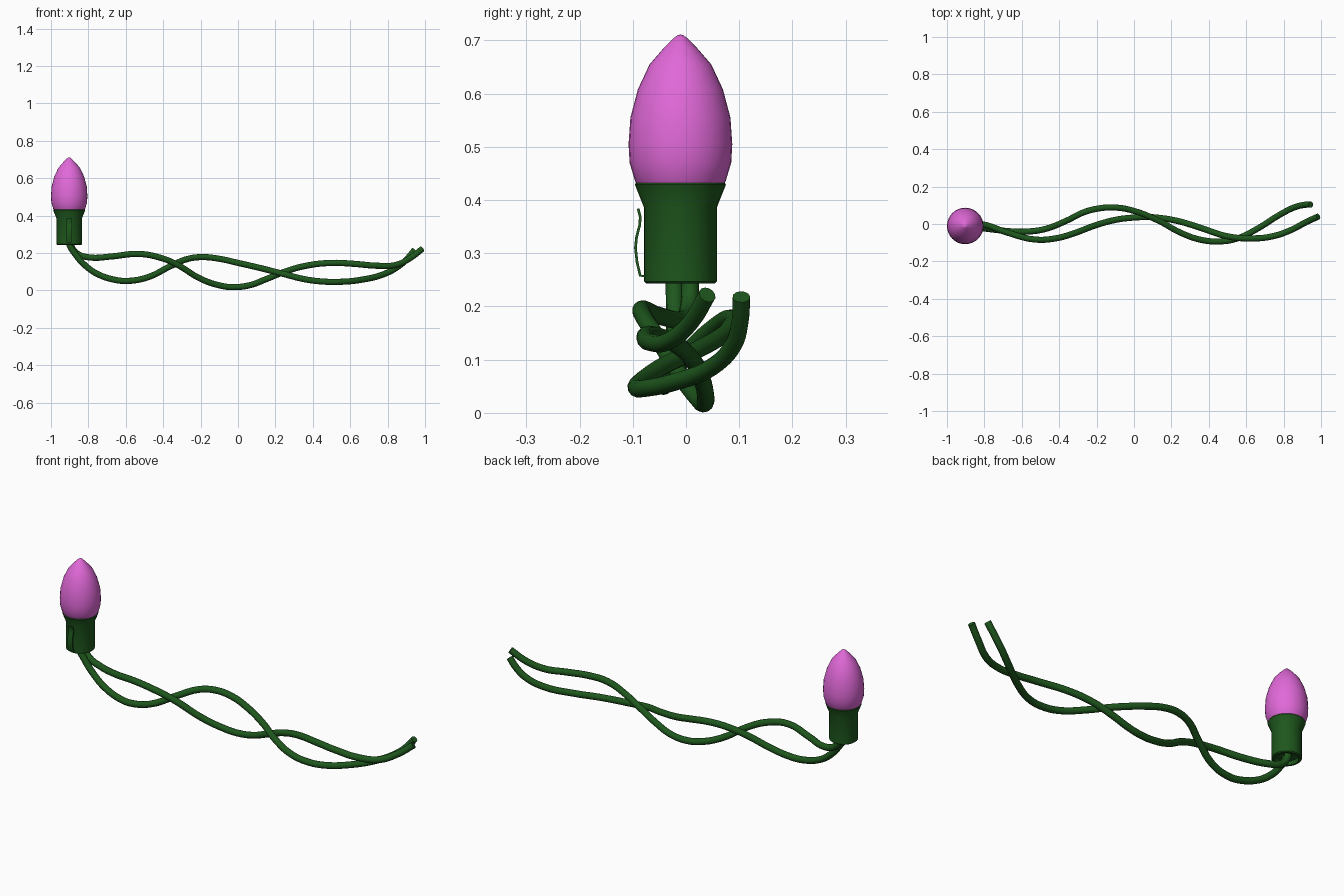
import bpy, bmesh, math
from mathutils import Vector

if "Cube" in bpy.data.objects:
    bpy.data.objects.remove(bpy.data.objects["Cube"])

CX, CY = -0.9025, -0.0105


def material(name, rgb):
    m = bpy.data.materials.new(name)
    m.diffuse_color = (*rgb, 1)
    m.use_nodes = True
    m.node_tree.nodes["Principled BSDF"].inputs["Base Color"].default_value = m.diffuse_color
    return m


green = material("green_plastic", (0.013, 0.095, 0.012))
pink = material("pink_glass", (0.75, 0.14, 0.69))


def finish(obj, mat, angle=35):
    obj.data.materials.clear()
    obj.data.materials.append(mat)
    bpy.ops.object.select_all(action='DESELECT')
    obj.select_set(True)
    bpy.context.view_layer.objects.active = obj
    bpy.ops.object.shade_smooth_by_angle(angle=math.radians(angle))


def mesh_object(name, bm, mat, angle=35):
    bmesh.ops.recalc_face_normals(bm, faces=bm.faces)
    me = bpy.data.meshes.new(name)
    bm.to_mesh(me)
    bm.free()
    obj = bpy.data.objects.new(name, me)
    bpy.context.collection.objects.link(obj)
    finish(obj, mat, angle)
    return obj


def lathe(name, profile, mat, sides=32, angle=35):
    bm = bmesh.new()
    verts = [bm.verts.new((CX + r, CY, z)) for r, z in profile]
    edges = [bm.edges.new(p) for p in zip(verts, verts[1:])]
    bmesh.ops.spin(bm, geom=verts + edges, cent=(CX, CY, 0), axis=(0, 0, 1),
                   angle=2 * math.pi, steps=sides)
    bmesh.ops.remove_doubles(bm, verts=bm.verts, dist=1e-5)
    return mesh_object(name, bm, mat, angle)


def wire(name, points, radius=0.0165):
    cu = bpy.data.curves.new(name, 'CURVE')
    cu.dimensions = '3D'
    cu.bevel_depth = radius
    cu.bevel_resolution = 4
    cu.resolution_u = 5
    cu.use_fill_caps = True
    sp = cu.splines.new('BEZIER')
    sp.bezier_points.add(len(points) - 1)
    for bp, co in zip(sp.bezier_points, points):
        bp.co = co
        bp.handle_left_type = bp.handle_right_type = 'AUTO'
    obj = bpy.data.objects.new(name, cu)
    bpy.context.collection.objects.link(obj)
    bpy.ops.object.select_all(action='DESELECT')
    obj.select_set(True)
    bpy.context.view_layer.objects.active = obj
    bpy.ops.object.convert(target='MESH')
    finish(bpy.context.object, green, 50)


# Pointed glass bulb
lathe("bulb", [(0, 0.415), (0.072, 0.415), (0.085, 0.435), (0.0955, 0.47), (0.0975, 0.505),
               (0.094, 0.555), (0.080, 0.608), (0.058, 0.655), (0.032, 0.685),
               (0.012, 0.705), (0.005, 0.710), (0, 0.711)], pink, angle=60)

# Socket with flared collar and recessed underside
lathe("socket", [(0, 0.262), (0.052, 0.262), (0.054, 0.243), (0.064, 0.243), (0.0685, 0.247),
                 (0.0685, 0.386), (0.0855, 0.429), (0.084, 0.432), (0.070, 0.432),
                 (0, 0.425)], green, angle=30)

# Thin springy clip on the front of the socket
clip_path = [(-0.076, 0.257), (-0.086, 0.258), (-0.092, 0.283), (-0.095, 0.31), (-0.093, 0.33),
             (-0.087, 0.353), (-0.086, 0.368), (-0.090, 0.384)]
bm = bmesh.new()
t = 0.0025
rings = []
for i, (y, z) in enumerate(clip_path):
    a, b = clip_path[max(i - 1, 0)], clip_path[min(i + 1, len(clip_path) - 1)]
    n = Vector((b[1] - a[1], a[0] - b[0])).normalized() * t
    rings.append([bm.verts.new((CX + sx * 0.014, y + s * n.x, z + s * n.y))
                  for sx, s in ((-1, -1), (1, -1), (1, 1), (-1, 1))])
for a, b in zip(rings, rings[1:]):
    for k in range(4):
        bm.faces.new((a[k], a[(k + 1) % 4], b[(k + 1) % 4], b[k]))
bm.faces.new(rings[0])
bm.faces.new(rings[-1])
mesh_object("socket_clip", bm, green)

# Two loosely twisted wires
wire("wire_upper", [(-0.895, 0.008, 0.275), (-0.89, 0.008, 0.235), (-0.86, 0.005, 0.197),
                    (-0.79, -0.006, 0.176), (-0.68, -0.045, 0.181), (-0.53, -0.083, 0.195),
                    (-0.42, -0.077, 0.176), (-0.33, -0.053, 0.14), (-0.20, -0.005, 0.062),
                    (-0.10, 0.022, 0.027), (-0.03, 0.032, 0.0175), (0.06, 0.037, 0.027),
                    (0.15, 0.031, 0.06), (0.25, 0.012, 0.10), (0.36, -0.022, 0.131),
                    (0.50, -0.066, 0.147), (0.62, -0.077, 0.142), (0.74, -0.066, 0.132),
                    (0.84, -0.032, 0.135), (0.92, 0.01, 0.172), (0.985, 0.040, 0.222)])
wire("wire_lower", [(-0.91, -0.022, 0.275), (-0.90, -0.022, 0.24), (-0.875, -0.021, 0.20),
                    (-0.82, -0.022, 0.136), (-0.75, -0.03, 0.087), (-0.65, -0.04, 0.055),
                    (-0.58, -0.041, 0.051), (-0.48, -0.028, 0.071), (-0.36, 0.018, 0.13),
                    (-0.27, 0.062, 0.168), (-0.19, 0.083, 0.178), (-0.10, 0.088, 0.169),
                    (0.00, 0.070, 0.147), (0.13, 0.018, 0.117), (0.25, -0.047, 0.086),
                    (0.36, -0.085, 0.059), (0.46, -0.093, 0.047), (0.55, -0.078, 0.046),
                    (0.66, -0.025, 0.057), (0.78, 0.05, 0.087), (0.86, 0.09, 0.13),
                    (0.91, 0.102, 0.175), (0.945, 0.104, 0.218)])
